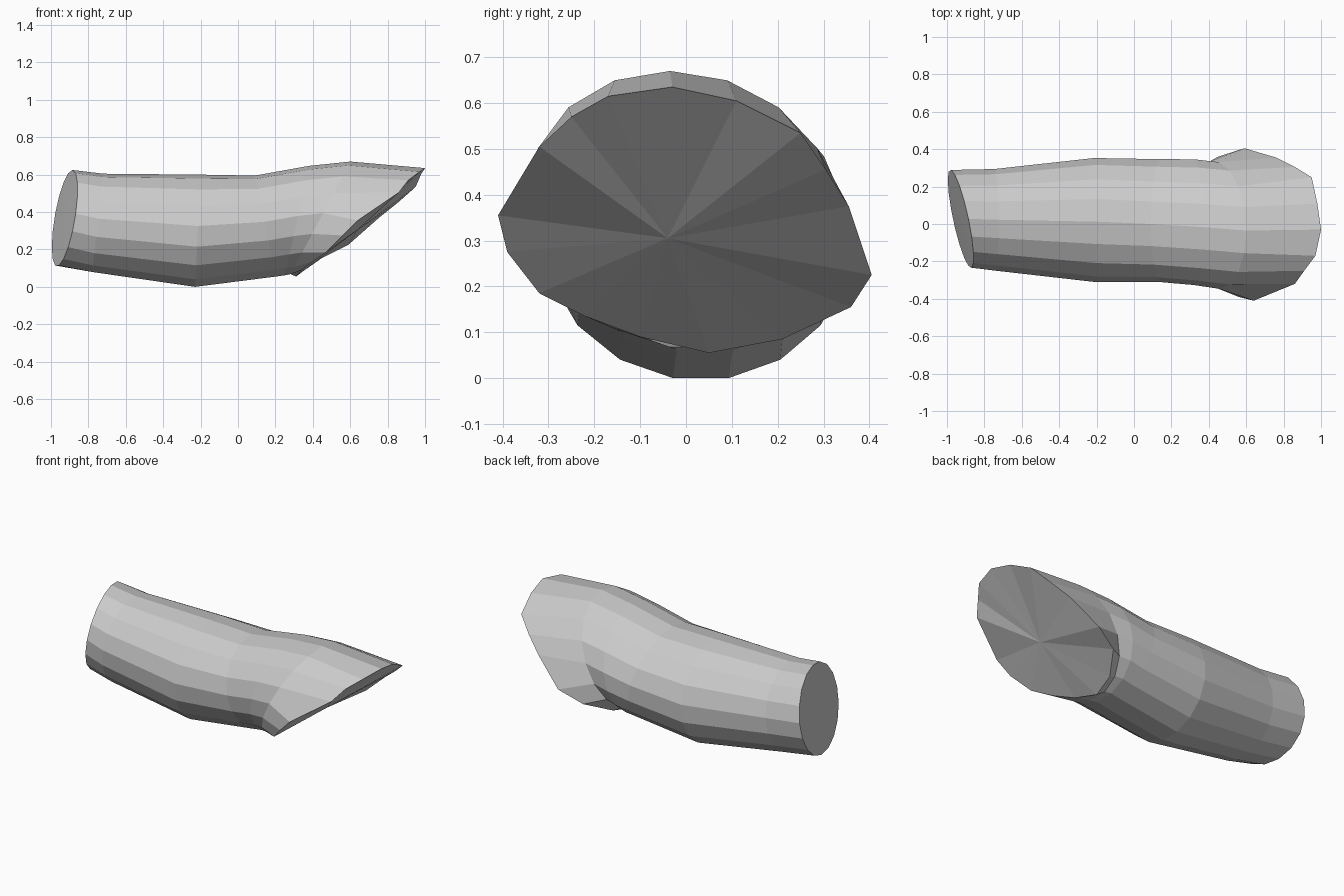
import bpy, bmesh
from math import sin, cos, pi

N = 17

# Tube stations: x at top, x at bottom, z bottom, z top, y front, y back,
# skew of x along y, sideways lean of the top in y
stations = [
    (-0.885, -0.968, 0.115, 0.63, -0.235, 0.29, -0.055, 0),
    (-0.72, -0.78, 0.08, 0.61, -0.25, 0.295, 0, 0),
    (-0.20, -0.23, 0.00, 0.605, -0.31, 0.355, 0, -0.01),
    (0.09, 0.20, 0.055, 0.60, -0.31, 0.35, 0, -0.02),
    (0.38, 0.25, 0.062, 0.652, -0.325, 0.35, 0, -0.03),
    (0.60, 0.28, 0.068, 0.675, -0.345, 0.335, 0, -0.03),
]

# Slanted wide mouth, from the top round by the back
mouth = [
    (1.0, -0.03, 0.64), (0.98, 0.11, 0.61), (0.95, 0.25, 0.54),
    (0.86, 0.305, 0.46), (0.76, 0.355, 0.38), (0.59, 0.405, 0.23),
    (0.45, 0.36, 0.16), (0.35, 0.21, 0.09), (0.31, 0.05, 0.06),
    (0.34, -0.10, 0.095), (0.40, -0.22, 0.14), (0.47, -0.32, 0.19),
    (0.56, -0.39, 0.28), (0.64, -0.41, 0.36), (0.86, -0.32, 0.51),
    (0.91, -0.25, 0.575), (0.97, -0.17, 0.62),
]


def station_ring(xt, xb, zb, zt, y0, y1, skew, lean):
    pts = []
    for i in range(N):
        s, c = sin(2 * pi * i / N), cos(2 * pi * i / N)
        pts.append(((xt + xb) / 2 + (xt - xb) / 2 * c + skew * s,
                    (y0 + y1) / 2 + (y1 - y0) / 2 * s + lean * c,
                    (zb + zt) / 2 + (zt - zb) / 2 * c))
    return pts


bm = bmesh.new()
rings = [[bm.verts.new(p) for p in pts]
         for pts in [station_ring(*s) for s in stations] + [mouth]]

# Tube wall
for a, b in zip(rings, rings[1:]):
    for i in range(N):
        j = (i + 1) % N
        bm.faces.new((a[i], a[j], b[j], b[i]))

# Fan caps on both ends
for ring, centre in ((rings[0], (-0.93, 0.03, 0.37)), (rings[-1], (0.64, -0.04, 0.31))):
    hub = bm.verts.new(centre)
    for i in range(N):
        bm.faces.new((ring[i], ring[(i + 1) % N], hub))

bmesh.ops.recalc_face_normals(bm, faces=bm.faces)
zmin = min(v.co.z for v in bm.verts)
bmesh.ops.translate(bm, verts=bm.verts, vec=(0, 0, -zmin))
mesh = bpy.data.meshes.new("flared_tube")
bm.to_mesh(mesh)
bm.free()
bpy.context.collection.objects.link(bpy.data.objects.new("flared_tube", mesh))
